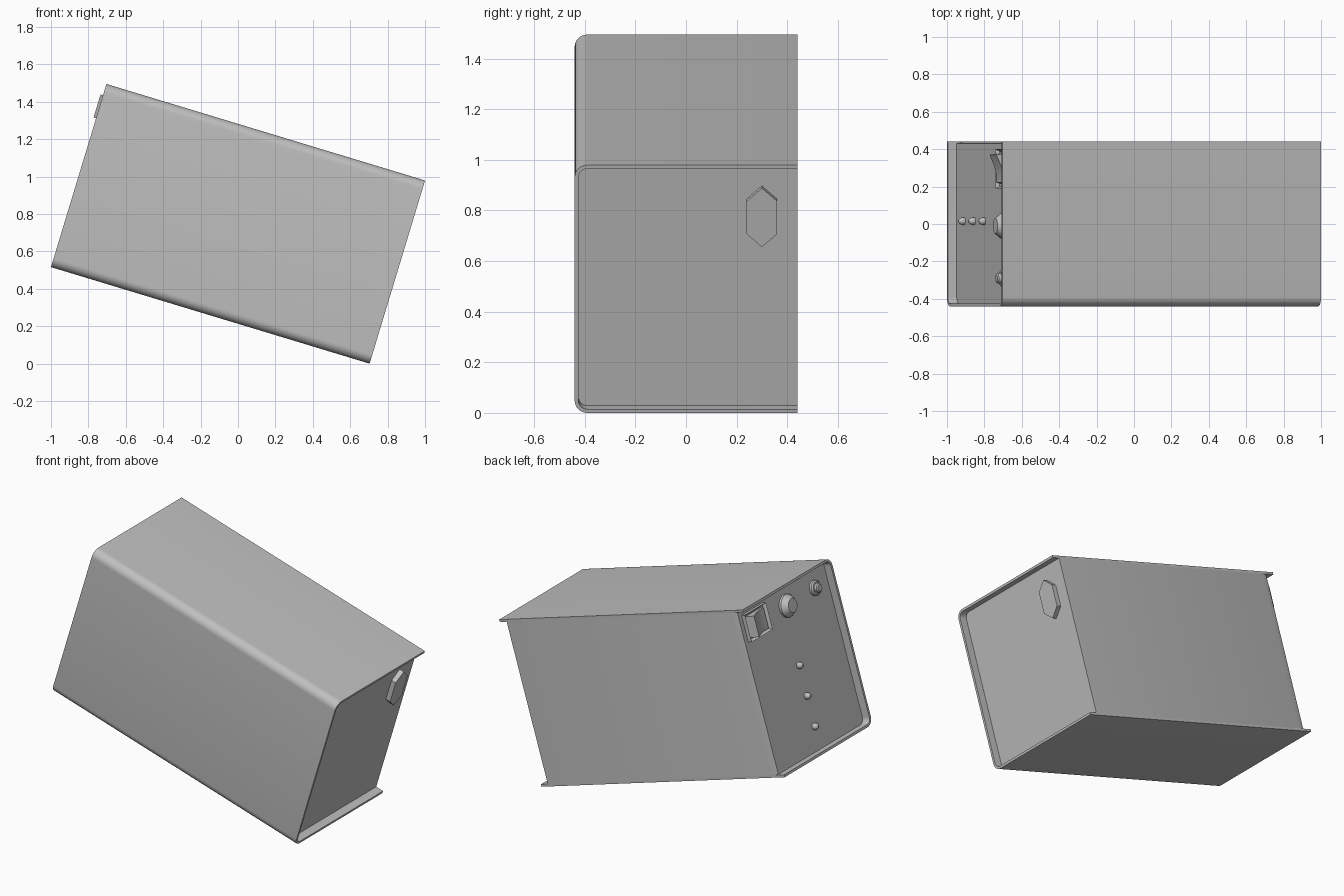
import bpy, bmesh
from math import radians, sin, cos, pi
from mathutils import Matrix, Vector

cube = bpy.data.objects.get("Cube")
if cube:
    bpy.data.objects.remove(cube, do_unlink=True)

# Case dimensions: length (x), half depth (y), height (z) before tilting
LENGTH, HALF, HEIGHT = 1.78, 0.44, 1.023
WALL, RECESS = 0.015, 0.05
TILT = radians(16.85)
PLACE = Matrix.Translation((-1, 0, LENGTH * sin(TILT))) @ Matrix.Rotation(TILT, 4, 'Y')

grey = bpy.data.materials.new("case_grey")
grey.use_nodes = True
COLOUR = (0.52, 0.52, 0.52, 1)
grey.diffuse_color = COLOUR
grey.node_tree.nodes["Principled BSDF"].inputs["Base Color"].default_value = COLOUR


def finish(name, bm):
    """Tilt the part into place and add it to the scene."""
    bmesh.ops.recalc_face_normals(bm, faces=bm.faces)
    bm.transform(PLACE)
    mesh = bpy.data.meshes.new(name)
    bm.to_mesh(mesh)
    bm.free()
    mesh.materials.append(grey)
    mesh.shade_smooth()
    mesh.set_sharp_from_angle(angle=radians(35))
    obj = bpy.data.objects.new(name, mesh)
    bpy.context.collection.objects.link(obj)
    return obj


def prism(name, points, offset):
    """Extrude a closed outline of 3D points."""
    bm = bmesh.new()
    face = bm.faces.new([bm.verts.new(p) for p in points])
    moved = bmesh.ops.extrude_face_region(bm, geom=[face])["geom"]
    verts = [g for g in moved if isinstance(g, bmesh.types.BMVert)]
    bmesh.ops.translate(bm, vec=Vector(offset), verts=verts)
    return finish(name, bm)


def turned(name, y, z, rings, sides=24):
    """Stack of cone sections on the control panel; rings are (depth, radius)."""
    bm = bmesh.new()
    for (x0, r0), (x1, r1) in zip(rings, rings[1:]):
        spot = Matrix.Translation(((x0 + x1) / 2, y, z)) @ Matrix.Rotation(-pi / 2, 4, 'Y')
        bmesh.ops.create_cone(bm, cap_ends=True, segments=sides, radius1=r0,
                              radius2=r1, depth=x0 - x1, matrix=spot)
    return finish(name, bm)


def u_side(inset, radius):
    """U outline with rounded front corners, from the back top to the back bottom."""
    lo, hi, front = inset, HEIGHT - inset, -HALF + inset
    pts = [(HALF, hi)]
    for start, zc in ((90, hi - radius), (180, lo + radius)):
        for i in range(9):
            a = radians(start + 90 * i / 8)
            pts.append((front + radius + radius * cos(a), zc + radius * sin(a)))
    return pts + [(HALF, lo)]


# Wrap-around cover, open at the back
outline = u_side(0, 0.05) + u_side(WALL, 0.05 - WALL)[::-1]
prism("cover", [(0, y, z) for y, z in outline], (LENGTH, 0, 0))

# Inner body, recessed at both ends, with a bevelled edge beside the controls
near, far, front = RECESS, LENGTH - RECESS, -HALF + WALL
plan = [(near, front), (far, front), (far, HALF), (near + 0.04, HALF), (near, HALF - 0.01)]
prism("inner_body", [(x, y, WALL) for x, y in plan], (0, 0, HEIGHT - 2 * WALL))

# Hexagonal boss on the plain end
hexagon = [(0, 0.122), (0.06, 0.068), (0.06, -0.068), (0, -0.122), (-0.06, -0.068), (-0.06, 0.068)]
prism("hexagonal_boss", [(far - 0.01, 0.30 + y, 0.80 + z) for y, z in hexagon], (0.04, 0, 0))

# Switch frame with a sunken middle
bm = bmesh.new()
bmesh.ops.create_cube(bm, size=1, matrix=Matrix.Translation((0.04, 0.295, 0.895))
                      @ Matrix.Diagonal((0.03, 0.21, 0.165, 1)))
outer = min(bm.faces, key=lambda f: f.calc_center_median().x)
bmesh.ops.inset_region(bm, faces=[outer], thickness=0.016)
bmesh.ops.translate(bm, vec=(0.02, 0, 0), verts=outer.verts)
finish("switch_frame", bm)

# Tilted rocker
rocker = [(0.05, 0.215), (0.025, 0.222), (0.024, 0.26), (0.012, 0.31), (-0.014, 0.37), (0.05, 0.38)]
prism("switch_rocker", [(x, y, 0.832) for x, y in rocker], (0, 0, 0.128))

# Knobs and indicator lamps
turned("large_knob", -0.01, 0.885, [(0.055, 0.068), (0.035, 0.068), (0.002, 0.042)])
turned("small_knob_collar", -0.29, 0.89, [(0.055, 0.045), (0.035, 0.045), (0.028, 0.036)])
turned("small_knob_cap", -0.29, 0.89, [(0.04, 0.027), (0.012, 0.027), (0.006, 0.02)])
for i in range(3):
    turned(f"lamp_{i + 1}", 0.015, 0.155 + 0.187 * i,
           [(0.055, 0.02), (0.035, 0.02), (0.022, 0.013), (0.017, 0.006)], 16)
